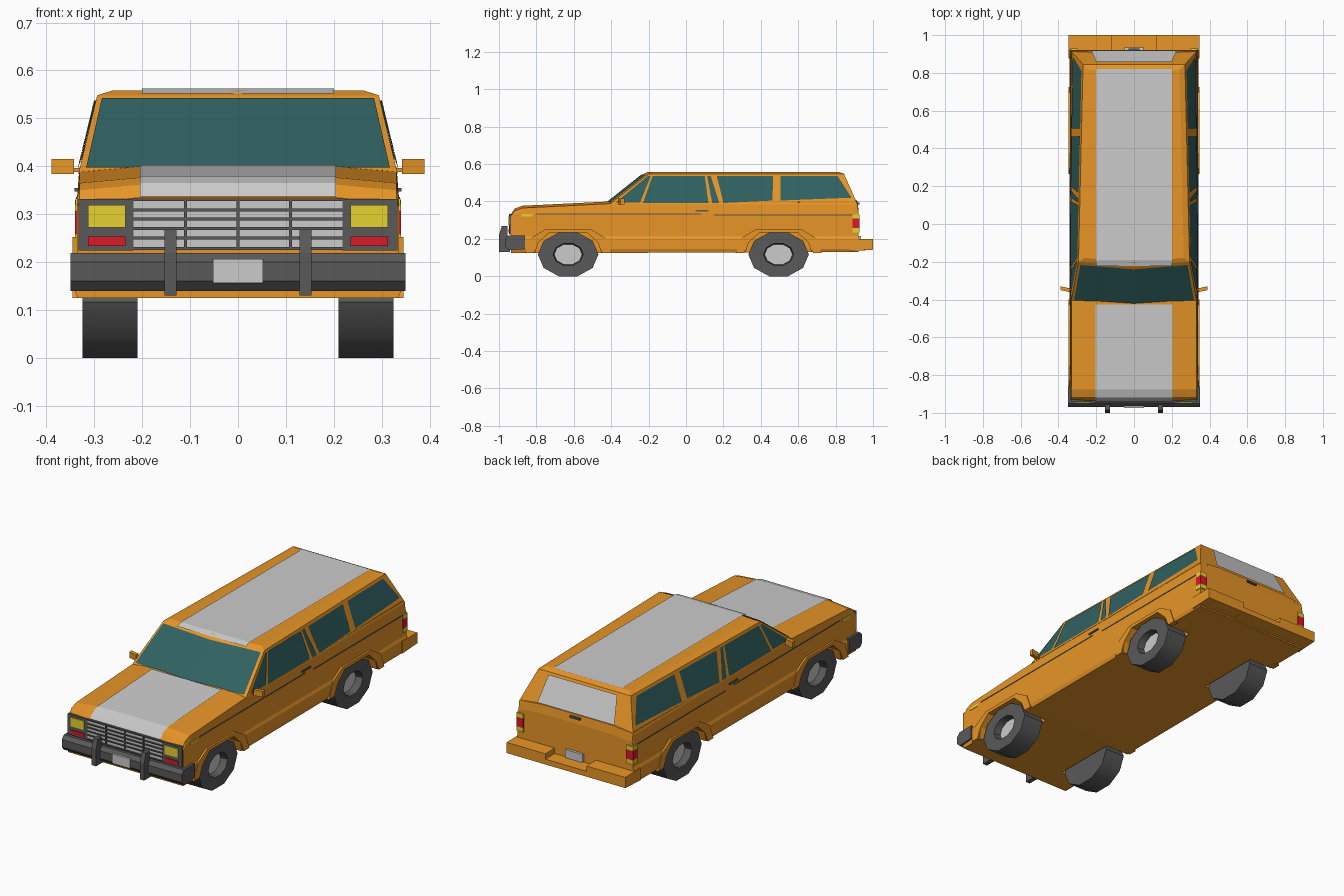
import bpy, bmesh, math

if "Cube" in bpy.data.objects:
    bpy.data.objects.remove(bpy.data.objects["Cube"])


def mat(name, c):
    m = bpy.data.materials.new(name)
    m.diffuse_color = (*c, 1)
    m.use_nodes = True
    m.node_tree.nodes["Principled BSDF"].inputs["Base Color"].default_value = m.diffuse_color
    return m


ORANGE = mat("orange paint", (0.8, 0.3, 0.02))
GLASS = mat("dark teal glass", (0.03, 0.12, 0.12))
DARK = mat("dark rubber", (0.1, 0.1, 0.1))
YELLOW = mat("yellow lamp", (0.8, 0.65, 0.03))
RED = mat("red lamp", (0.7, 0.01, 0.02))


def mesh(name, verts, faces, m=None):
    me = bpy.data.meshes.new(name)
    me.from_pydata(verts, [], faces)
    bm = bmesh.new()
    bm.from_mesh(me)
    bmesh.ops.recalc_face_normals(bm, faces=bm.faces)
    bm.to_mesh(me)
    bm.free()
    ob = bpy.data.objects.new(name, me)
    bpy.context.collection.objects.link(ob)
    if m:
        me.materials.append(m)
    return ob


def loft(name, rings, m=None):
    n = len(rings[0])
    faces = [(i * n + j, i * n + (j + 1) % n, (i + 1) * n + (j + 1) % n, (i + 1) * n + j)
             for i in range(len(rings) - 1) for j in range(n)]
    faces += [tuple(range(n)), tuple(range((len(rings) - 1) * n, len(rings) * n))]
    return mesh(name, [p for r in rings for p in r], faces, m)


def prism(name, prof, x0, x1, m=None):
    return loft(name, [[(x, y, z) for y, z in prof] for x in (x0, x1)], m)


def box(name, x, y, z, m=None):
    return prism(name, [(y[0], z[0]), (y[1], z[0]), (y[1], z[1]), (y[0], z[1])], x[0], x[1], m)


def ribbon(name, pts, hw, m=None):
    v = [(s * hw, y, z) for y, z in pts for s in (-1, 1)]
    return mesh(name, v, [(2 * i, 2 * i + 1, 2 * i + 3, 2 * i + 2) for i in range(len(pts) - 1)], m)


def lerp(a, b, t):
    return a + (b - a) * t


# Lower body: cross-sections along the length (y, top height, bottom height)
STATIONS = [(-0.935, 0.335, 0.125), (-0.915, 0.362, 0.125), (-0.875, 0.377, 0.125),
            (-0.41, 0.40, 0.125), (0.9, 0.41, 0.13), (0.915, 0.405, 0.13), (0.922, 0.36, 0.13)]
rings = []
for y, zt, zb in STATIONS:
    half = [(0.335, zb), (0.342, 0.145), (0.342, 0.2), (0.336, 0.215),
            (0.336, min(0.335, zt - 0.02)), (0.331, zt - 0.012), (0.2, zt)]
    rings.append([(x, y, z) for x, z in half] + [(-x, y, z) for x, z in reversed(half)])
body = loft("lower_body", rings, ORANGE)

# Wheel wells, flares and wheels
ARCH = [(-0.185, 0.1), (-0.16, 0.18), (-0.10, 0.235), (0.10, 0.235), (0.16, 0.18), (0.185, 0.1)]
RIM = [(-0.23, 0.125), (-0.2, 0.205), (-0.12, 0.252), (0.12, 0.252), (0.2, 0.205), (0.23, 0.125)]
for where, yc in (("front", -0.63), ("rear", 0.495)):
    for side, s in (("left", -1), ("right", 1)):
        cut = prism("wheel_well_cutter", [(yc + y, z) for y, z in ARCH], s * 0.2, s * 0.4)
        cut.hide_render = True
        cut.hide_set(True)
        b = body.modifiers.new("wheel well", 'BOOLEAN')
        b.operation, b.object, b.solver = 'DIFFERENCE', cut, 'EXACT'
        inner = [(-0.185, 0.125)] + ARCH[1:-1] + [(0.185, 0.125)]
        n = len(RIM)
        for i in range(1):
            v = [(s * x, yc + y, z) for x in (0.32, 0.346) for p in (RIM, inner) for y, z in p]
            f = []
            for k in range(n - 1):
                f += [(k, k + 1, n + k + 1, n + k), (2 * n + k, 2 * n + k + 1, 3 * n + k + 1, 3 * n + k),
                      (k, k + 1, 2 * n + k + 1, 2 * n + k), (n + k, n + k + 1, 3 * n + k + 1, 3 * n + k)]
            f += [(0, n, 3 * n, 2 * n), (n - 1, 2 * n - 1, 4 * n - 1, 3 * n - 1)]
            mesh(f"{where}_{side}_flare", v, f, ORANGE)

        def circle(x, r):
            return [(s * x, yc + 0.162 * r * math.cos(a), 0.117 + 0.123 * r * math.sin(a))
                    for a in (k * math.tau / 10 for k in range(10))]
        tire = loft(f"{where}_{side}_tire", [circle(*p) for p in
                    ((0.21, 1), (0.325, 1), (0.325, 0.5), (0.285, 0.46))], DARK)
        bpy.ops.object.select_all(action='DESELECT')
        tire.select_set(True)
        bpy.context.view_layer.objects.active = tire
        bpy.ops.object.shade_smooth_by_angle(angle=math.radians(40))
        loft(f"{where}_{side}_hub", [circle(0.28, 0.46), circle(0.288, 0.46)])


# Cabin: rings from belt line to roof, narrowing to the rear
def side_x(y, z):
    return lerp(0.332, 0.294 - 0.024 * (y + 0.2) / 1.02, (z - 0.39) / 0.158)


def cabin_ring(z, yf, yr, bulge, inset=0, n=8):
    right = [(side_x(y, min(z, 0.548)) - inset, y, z) for y in (lerp(yf, yr, k / n) for k in range(n + 1))]
    return [(0, yf - bulge, z)] + right + [(-x, y, z) for x, y, z in reversed(right)]


loft("cabin", [cabin_ring(0.385, -0.41, 0.917, 0.02), cabin_ring(0.548, -0.2, 0.845, 0.025),
               cabin_ring(0.558, -0.18, 0.815, 0.025, 0.03)], ORANGE)

# Side windows
WINDOWS = {
    "vent_window": [(-0.375, 0.395), (-0.205, 0.535), (-0.19, 0.535), (-0.245, 0.395)],
    "front_door_window": [(-0.23, 0.392), (-0.178, 0.537), (0.10, 0.537), (0.12, 0.392)],
    "pillar_window": [(0.113, 0.537), (0.132, 0.537), (0.178, 0.392), (0.14, 0.392)],
    "rear_door_window": [(0.165, 0.535), (0.465, 0.537), (0.463, 0.405), (0.2, 0.392)],
    "cargo_window": [(0.505, 0.537), (0.81, 0.537), (0.885, 0.42), (0.505, 0.405)]}
for name, pts in WINDOWS.items():
    for s in (-1, 1):
        mesh(name, [(s * (side_x(y, z) + 0.004), y, z) for y, z in pts], [(0, 1, 2, 3)], GLASS)


# Windshield, in two halves meeting at the centre
def shield(t, x):
    y = lerp(-0.41, -0.2, t) - lerp(0.02, 0.025, t) * (1 - abs(x) / lerp(0.332, 0.294, t)) - 0.005
    return (x, y, lerp(0.385, 0.548, t) + 0.003)


mesh("windshield", [shield(t, x) for t, w in ((0.06, 0.317), (0.95, 0.284)) for x in (-w, 0, w)],
     [(0, 1, 4, 3), (1, 2, 5, 4)], GLASS)

# Grey stripe over hood, roof and tailgate
ribbon("hood_stripe", [(-0.939, 0.337), (-0.918, 0.365), (-0.876, 0.38), (-0.425, 0.403)], 0.205)
ribbon("roof_stripe", [(-0.222, 0.552), (-0.19, 0.562), (0.13, 0.562), (0.82, 0.561)], 0.2)
mesh("tailgate_panel", [(-0.2, 0.858, 0.54), (0.2, 0.858, 0.54), (0.225, 0.918, 0.41), (-0.225, 0.918, 0.41)],
     [(0, 1, 2, 3)])
box("tailgate_handle", (-0.03, 0.03), (0.91, 0.928), (0.385, 0.395), DARK)

# Grille and lamps
box("grille_panel", (-0.218, 0.218), (-0.94, -0.93), (0.228, 0.33))
for z in (0.228, 0.25, 0.27, 0.29, 0.309, 0.33):
    box("grille_bar", (-0.22, 0.22), (-0.946, -0.93), (z - 0.003, z + 0.003), DARK)
for x in (-0.11, 0, 0.11):
    box("grille_upright", (x - 0.003, x + 0.003), (-0.947, -0.93), (0.226, 0.332), DARK)
for s in (-1, 1):
    def sbox(name, x, y, z, m=None):
        return box(name, (s * x[0], s * x[1]), y, z, m)
    sbox("lamp_surround", (0.218, 0.333), (-0.943, -0.925), (0.224, 0.332), DARK)
    sbox("headlamp", (0.235, 0.313), (-0.948, -0.93), (0.272, 0.319), YELLOW)
    sbox("front_indicator", (0.235, 0.313), (-0.948, -0.93), (0.234, 0.253), RED)
    sbox("side_marker", (0.33, 0.339), (-0.88, -0.82), (0.32, 0.333), YELLOW)
    # Tail lamps
    for z0, z1, m in ((0.235, 0.258, YELLOW), (0.258, 0.308, RED), (0.308, 0.33, YELLOW)):
        sbox("tail_lamp", (0.3, 0.34), (0.89, 0.928), (z0, z1), m)
    # Side trim and door handle
    sbox("front_trim", (0.33, 0.338), (-0.8, 0.08), (0.331, 0.336), DARK)
    sbox("rear_trim", (0.33, 0.338), (0.15, 0.89), (0.325, 0.33), DARK)
    sbox("door_handle", (0.32, 0.341), (0.05, 0.12), (0.347, 0.355), DARK)
    # Mirrors
    sbox("mirror_arm", (0.32, 0.35), (-0.352, -0.342), (0.388, 0.396), ORANGE)
    loft("mirror", [[(s * x, y - k, z) for y, z in ((-0.355, 0.384), (-0.335, 0.384), (-0.335, 0.415), (-0.355, 0.415))]
                    for x, k in ((0.342, 0.005), (0.389, -0.005))], ORANGE)
    # Bumper guards and rear bumper ends
    prism("bumper_guard", [(-0.94, 0.13), (-1.0, 0.13), (-1.0, 0.22), (-0.985, 0.268), (-0.955, 0.268), (-0.955, 0.215),
                           (-0.94, 0.215)], s * 0.128, s * 0.153, DARK)
    prism("rear_bumper_end", [(0.875, 0.135), (1.0, 0.142), (1.0, 0.198), (0.875, 0.2)], s * 0.12, s * 0.346, ORANGE)

# Front bumper, rear step and plates
BUMPER = [(-0.86, 0.145), (-0.95, 0.14), (-0.968, 0.16), (-0.968, 0.2), (-0.95, 0.219), (-0.86, 0.219)]
prism("front_bumper", BUMPER, -0.35, 0.35, DARK)
box("front_plate", (-0.052, 0.052), (-0.974, -0.96), (0.156, 0.206))
prism("rear_step", [(0.9, 0.135), (1.0, 0.142), (1.0, 0.17), (0.9, 0.17)], -0.12, 0.12, ORANGE)
box("rear_plate", (-0.05, 0.05), (0.915, 0.935), (0.172, 0.215))
